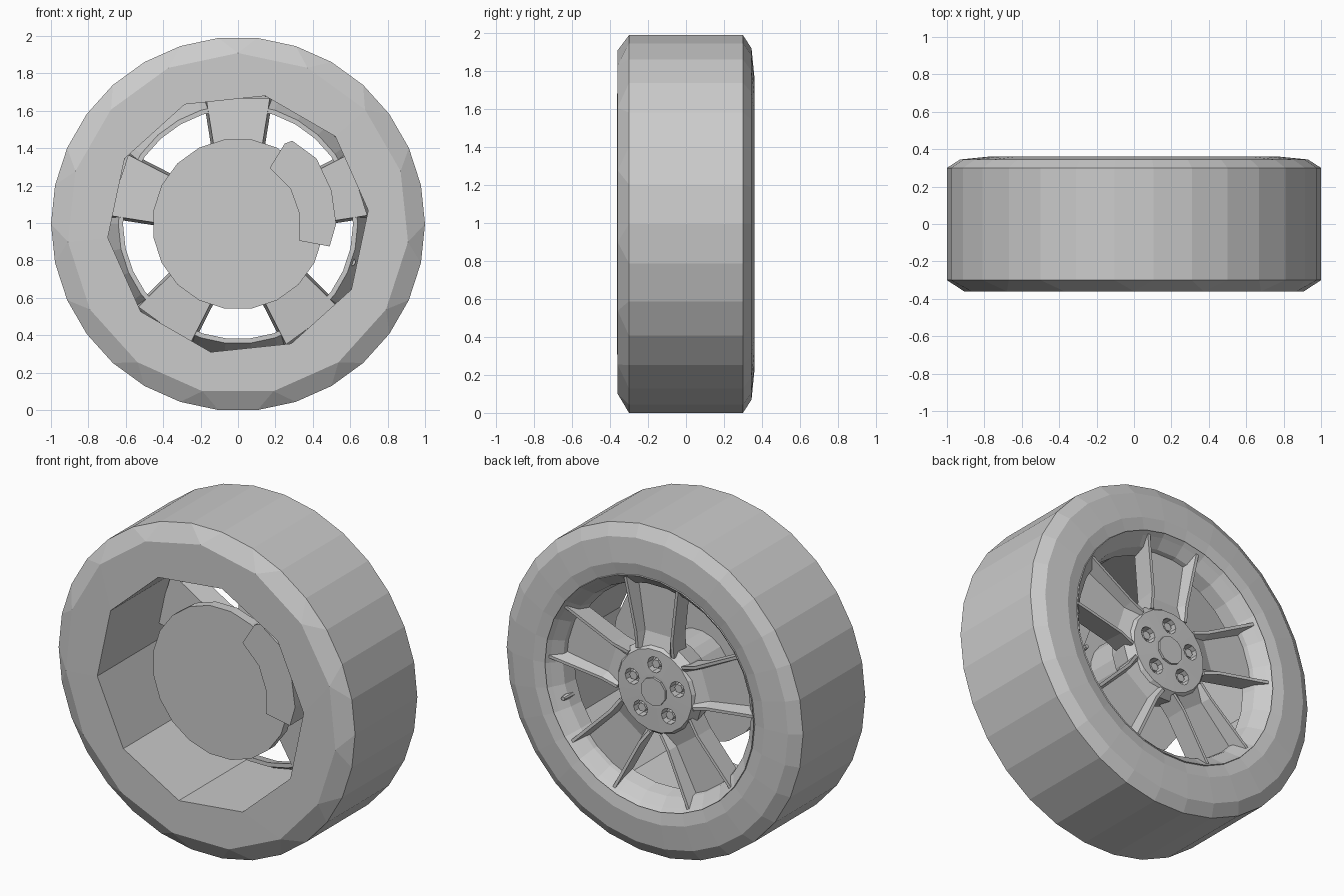
import bpy, bmesh
from math import sin, cos, radians, tau
from mathutils import Matrix, Vector

cube = bpy.data.objects.get("Cube")
if cube:
    bpy.data.objects.remove(cube, do_unlink=True)

AXLE = 0.9945  # height of the wheel centre

grey = bpy.data.materials.new("plain_grey")
grey.use_nodes = True
grey.diffuse_color = (0.6, 0.6, 0.6, 1)
grey.node_tree.nodes["Principled BSDF"].inputs["Base Color"].default_value = (0.6, 0.6, 0.6, 1)


def finish(name, bm):
    bmesh.ops.recalc_face_normals(bm, faces=bm.faces)
    mesh = bpy.data.meshes.new(name)
    bm.to_mesh(mesh)
    bm.free()
    mesh.materials.append(grey)
    obj = bpy.data.objects.new(name, mesh)
    bpy.context.collection.objects.link(obj)
    return obj


def polar(angle, radius):
    a = radians(angle)
    return radius * cos(a), radius * sin(a)


def stitch(bm, a, b):
    """Join two rings that may have different numbers of sides."""
    (va, pa), (vb, pb) = a, b
    n, m = len(va), len(vb)
    i = j = 0
    while i < n or j < m:
        mid_a = pa + 360 / n * (i + 0.5)
        mid_b = pb + 360 / m * (j + 0.5)
        if j >= m or (i < n and mid_a <= mid_b + 0.001):
            bm.faces.new((va[i % n], va[(i + 1) % n], vb[j % m]))
            i += 1
        else:
            bm.faces.new((va[i % n], vb[(j + 1) % m], vb[j % m]))
            j += 1


def turned(name, rings, closed=False, at=(0, 0)):
    """Lathe around the y axis; each ring is (sides, radius, y, start angle)."""
    bm = bmesh.new()
    loops = []
    for sides, radius, y, start in rings:
        verts = []
        for k in range(sides):
            x, z = polar(start + 360 * k / sides, radius)
            verts.append(bm.verts.new((at[0] + x, y, AXLE + at[1] + z)))
        loops.append((verts, start))
    for a, b in zip(loops, loops[1:]):
        stitch(bm, a, b)
    if closed:
        stitch(bm, loops[-1], loops[0])
    else:
        bm.faces.new(loops[0][0])
        bm.faces.new(loops[-1][0])
    return finish(name, bm)


def cylinder(name, sides, radius, y0, y1, start=0, at=(0, 0)):
    return turned(name, [(sides, radius, y0, start), (sides, radius, y1, start)], at=at)


# Tyre with its ten-sided inner barrel
turned("tyre", [
    (30, 1.0, -0.30, 0), (15, 0.914, -0.36, -6), (10, 0.70, -0.362, 6),
    (10, 0.70, 0.30, 6), (30, 0.70, 0.345, 0), (30, 0.78, 0.36, 0),
    (30, 0.93, 0.345, 0), (30, 1.0, 0.30, 0)], closed=True)

# Flared rim lip
turned("rim_lip", [
    (30, r, y, 0) for r, y in
    ((0.615, 0.20), (0.635, 0.28), (0.685, 0.33), (0.705, 0.354), (0.71, 0.335), (0.64, 0.20))
], closed=True)

# Hub with lug pockets
hub = turned("hub", [
    (20, r, y, 9) for r, y in ((0.26, 0.12), (0.285, 0.25), (0.25, 0.30), (0.10, 0.305))])
SPOKE_ANGLES = [90 + 72 * k for k in range(5)]
for a in SPOKE_ANGLES:
    spot = polar(a, 0.16)
    cutter = cylinder("pocket_cutter", 10, 0.048, 0.25, 0.40, at=spot)
    cutter.hide_render = True
    mod = hub.modifiers.new("pocket", "BOOLEAN")
    mod.operation = "DIFFERENCE"
    mod.solver = "EXACT"
    mod.object = cutter
    bpy.context.view_layer.objects.active = hub
    bpy.ops.object.modifier_apply(modifier=mod.name)
    bpy.data.objects.remove(cutter, do_unlink=True)
    cylinder("lug_nut", 6, 0.027, 0.24, 0.29, at=spot)
cylinder("centre_cap", 10, 0.085, 0.28, 0.318, start=18)


# Spokes: wide channels with a raised rib along each edge
def spoke(angle):
    bm = bmesh.new()
    sections = []
    # distance out, half width, rib top, panel depth, underside
    for r, w, top, deep, under in ((0.23, 0.13, 0.30, 0.01, 0.16),
                                   (0.33, 0.13, 0.312, 0.055, 0.17),
                                   (0.672, 0.185, 0.338, 0.085, 0.20)):
        half = [(w - 0.015, under), (w, top), (w - 0.018, top), (w - 0.035, top - deep)]
        outline = half + [(-x, y) for x, y in reversed(half)]
        sections.append([bm.verts.new((x, y, r)) for x, y in outline])
    for a, b in zip(sections, sections[1:]):
        for k in range(len(a)):
            n = (k + 1) % len(a)
            bm.faces.new((a[k], a[n], b[n], b[k]))
    bm.faces.new(sections[0])
    bm.faces.new(sections[-1])
    turn = Matrix.Translation((0, 0, AXLE)) @ Matrix.Rotation(radians(90 - angle), 4, "Y")
    bmesh.ops.transform(bm, matrix=turn, verts=bm.verts)
    finish("spoke", bm)


for a in SPOKE_ANGLES:
    spoke(a)

# Brake disc and its mounting
cylinder("brake_disc", 20, 0.458, -0.17, -0.11, start=9)
cylinder("disc_mount", 20, 0.22, -0.11, 0.13, start=9)

# Brake caliper straddling the disc edge
bm = bmesh.new()
outline = [(0.17, 0.30), (0.25, 0.43), (0.29, 0.445), (0.42, 0.35), (0.50, 0.18),
           (0.525, 0.0), (0.49, -0.12), (0.33, -0.09), (0.33, 0.05), (0.28, 0.19)]
face = bm.faces.new([bm.verts.new((x, -0.20, AXLE + z)) for x, z in outline])
out = bmesh.ops.extrude_face_region(bm, geom=[face], use_keep_orig=True)
moved = [v for v in out["geom"] if isinstance(v, bmesh.types.BMVert)]
bmesh.ops.translate(bm, vec=Vector((0, 0.16, 0)), verts=moved)
finish("brake_caliper", bm)

# Air valve on the rim
turned("air_valve", [(8, 0.022, 0.22, 0), (8, 0.018, 0.28, 0), (8, 0.012, 0.32, 0)],
       at=polar(-18.5, 0.64))
